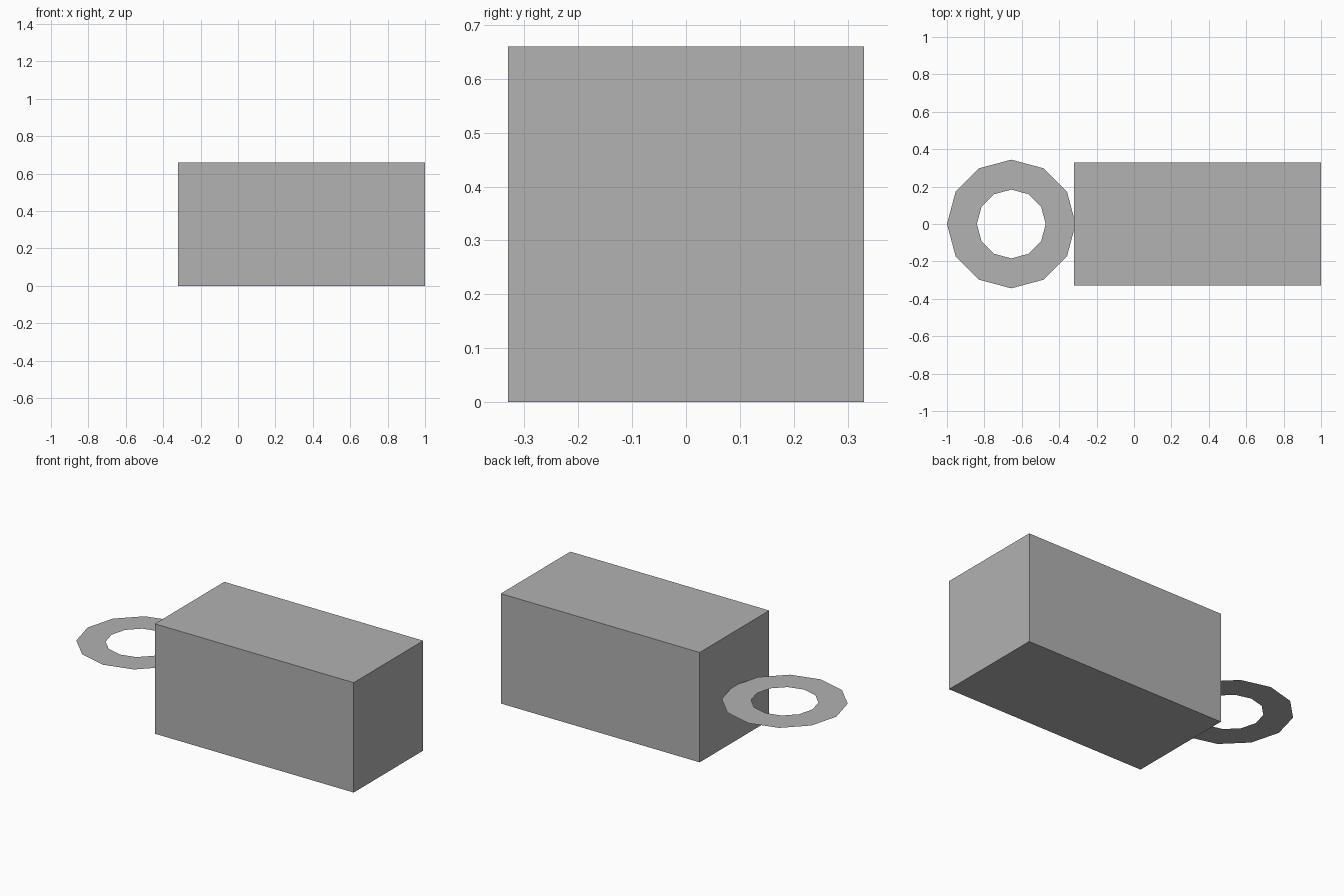
import bpy, bmesh, math

if "Cube" in bpy.data.objects:
    bpy.data.objects.remove(bpy.data.objects["Cube"])

grey = bpy.data.materials.new("plain grey")
grey.diffuse_color = (0.445, 0.445, 0.445, 1)
grey.use_nodes = True
grey.node_tree.nodes["Principled BSDF"].inputs["Base Color"].default_value = grey.diffuse_color


def add_object(name, bm, location):
    mesh = bpy.data.meshes.new(name)
    bm.to_mesh(mesh)
    bm.free()
    mesh.materials.append(grey)
    obj = bpy.data.objects.new(name, mesh)
    obj.location = location
    bpy.context.collection.objects.link(obj)
    return obj


# Solid block, twice as long as it is wide
LENGTH, SIDE = 1.322, 0.66
bm = bmesh.new()
bmesh.ops.create_cube(bm, size=1)
bmesh.ops.scale(bm, vec=(LENGTH, SIDE, SIDE), verts=bm.verts)
add_object("block", bm, (1 - LENGTH / 2, 0, SIDE / 2))

# Flat twelve-sided ring at mid height, its tip just inside the block
SIDES, OUTER, INNER = 12, 0.344, 0.184
bm = bmesh.new()
loops = []
for radius in (OUTER, INNER):
    loops.append([bm.verts.new((radius * math.cos(math.tau * i / SIDES),
                                radius * math.sin(math.tau * i / SIDES), 0))
                  for i in range(SIDES)])
outer, inner = loops
for i in range(SIDES):
    j = (i + 1) % SIDES
    bm.faces.new((outer[i], outer[j], inner[j], inner[i]))
add_object("flat_ring", bm, (-1 + OUTER, 0, SIDE / 2))
